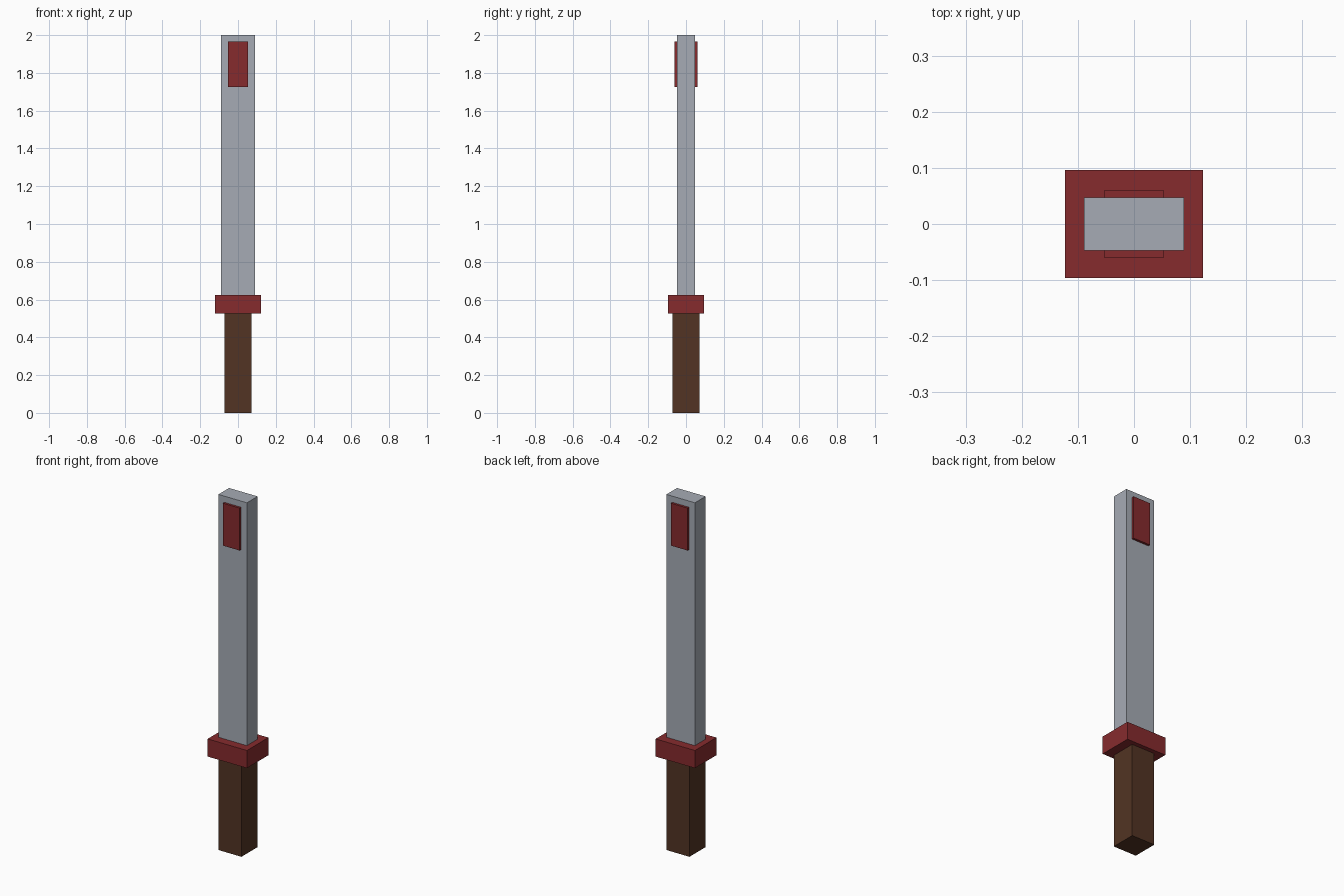
import bpy

cube = bpy.data.objects.get("Cube")
if cube:
    bpy.data.objects.remove(cube, do_unlink=True)


def make_material(name, rgb):
    mat = bpy.data.materials.new(name)
    mat.use_nodes = True
    color = (*rgb, 1.0)
    mat.diffuse_color = color
    mat.node_tree.nodes["Principled BSDF"].inputs["Base Color"].default_value = color
    return mat


def box(name, width, depth, bottom, top, mat, y=0.0):
    """Axis-aligned block given by its footprint and height range."""
    bpy.ops.mesh.primitive_cube_add(size=1, location=(0, y, (bottom + top) / 2))
    obj = bpy.context.object
    obj.name = name
    obj.scale = (width, depth, top - bottom)
    bpy.ops.object.transform_apply(location=True, rotation=False, scale=True)
    obj.data.materials.append(mat)
    return obj


steel = make_material("grey steel", (0.38, 0.41, 0.46))
red = make_material("dark red", (0.24, 0.024, 0.027))
wood = make_material("dark brown wood", (0.085, 0.034, 0.017))

HANDLE_TOP, GUARD_TOP, TIP = 0.525, 0.625, 2.0
BLADE_DEPTH = 0.095

# Handle, guard and blade stacked from the ground up
box("handle", 0.143, 0.143, 0, HANDLE_TOP, wood)
box("guard", 0.246, 0.192, HANDLE_TOP, GUARD_TOP, red)
box("blade", 0.178, BLADE_DEPTH, GUARD_TOP, TIP, steel)

# Raised red plates near the tip, on both broad faces
PLATE = 0.013
for name, side in (("front_plate", -1), ("back_plate", 1)):
    box(name, 0.106, PLATE, 1.725, 1.965, red, side * (BLADE_DEPTH + PLATE) / 2)
